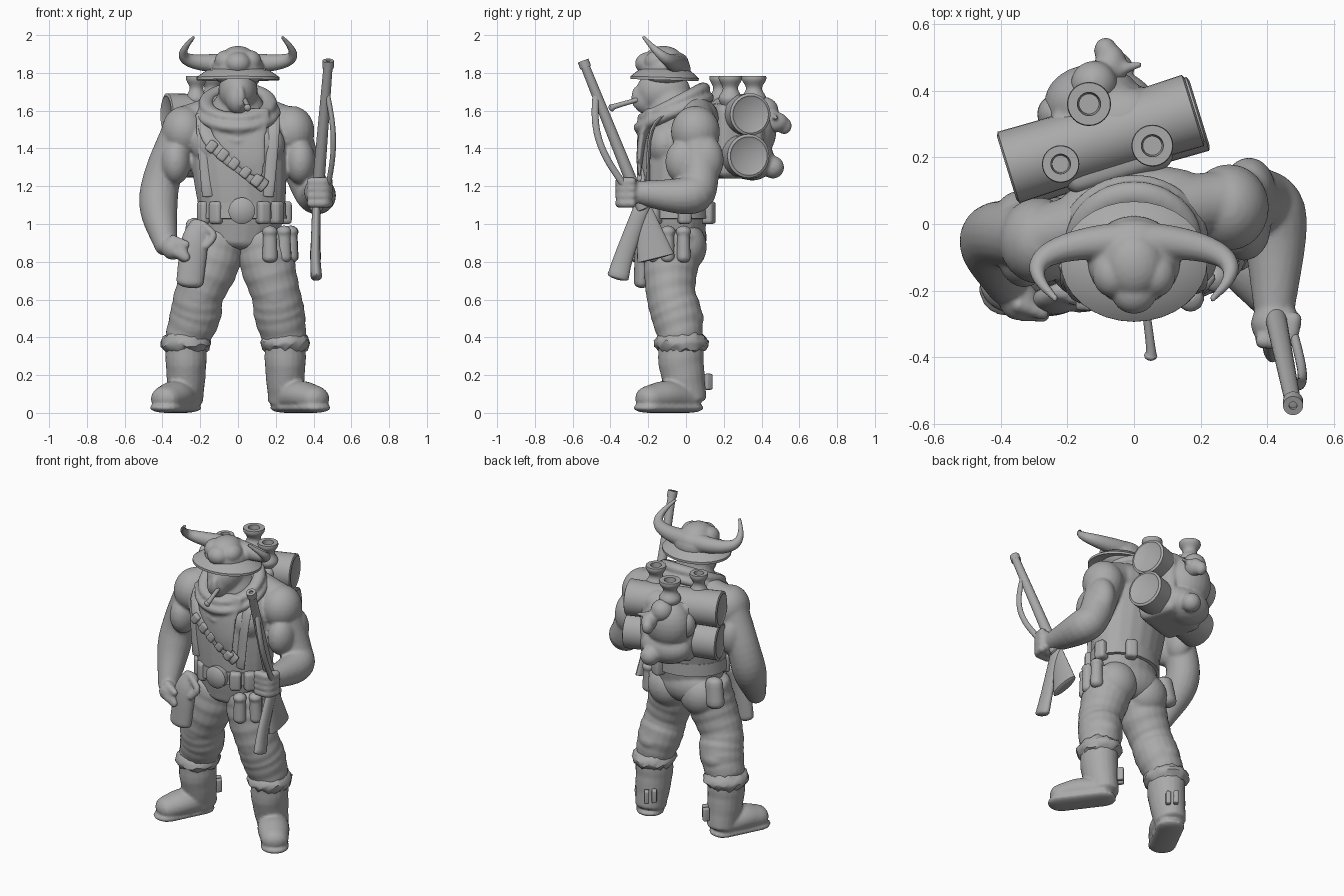
import bpy, bmesh, math, random
from math import sin, cos, pi, tau
from mathutils import Vector, Matrix, Euler

random.seed(4)
default_cube = bpy.data.objects.get("Cube")
if default_cube:
    bpy.data.objects.remove(default_cube, do_unlink=True)

SHADE = (.4, .4, .4, 1)
GREY = bpy.data.materials.new("clay grey")
GREY.use_nodes = True
GREY.diffuse_color = SHADE
GREY.node_tree.nodes["Principled BSDF"].inputs["Base Color"].default_value = SHADE

SIDE, BACK, UP = Vector((1, 0, 0)), Vector((0, 1, 0)), Vector((0, 0, 1))
TURNED = Vector((-.2, 1, 0))      # the shoulders turn slightly, left side back
PACK_YAW = .3


def select(objects):
    bpy.ops.object.select_all(action='DESELECT')
    for ob in objects:
        ob.select_set(True)
    bpy.context.view_layer.objects.active = objects[0]


def finish(name, bm):
    bmesh.ops.recalc_face_normals(bm, faces=bm.faces)
    mesh = bpy.data.meshes.new(name)
    bm.to_mesh(mesh)
    bm.free()
    ob = bpy.data.objects.new(name, mesh)
    bpy.context.collection.objects.link(ob)
    mesh.materials.append(GREY)
    select([ob])
    bpy.ops.object.shade_smooth_by_angle(angle=math.radians(45))
    return ob


def placement(loc, rot, size):
    return Matrix.LocRotScale(Vector(loc), Euler(rot), Vector(size))


def blob(name, loc, size, rot=(0, 0, 0)):
    bm = bmesh.new()
    bmesh.ops.create_uvsphere(bm, u_segments=24, v_segments=14, radius=1, matrix=placement(loc, rot, size))
    return finish(name, bm)


def box(name, loc, size, rot=(0, 0, 0), bevel=.015):
    bm = bmesh.new()
    bmesh.ops.create_cube(bm, size=1, matrix=placement(loc, rot, size))
    bmesh.ops.bevel(bm, geom=bm.edges[:], offset=bevel, segments=3, profile=.6, affect='EDGES')
    return finish(name, bm)


def lathe(name, profile, loc, rot=(0, 0, 0), size=(1, 1, 1)):
    bm = bmesh.new()
    verts = [bm.verts.new((r, 0, z)) for r, z in profile]
    edges = [bm.edges.new(pair) for pair in zip(verts, verts[1:])]
    bmesh.ops.spin(bm, geom=verts + edges, cent=(0, 0, 0), axis=UP, angle=tau, steps=32)
    bmesh.ops.remove_doubles(bm, verts=bm.verts, dist=.0001)
    bm.transform(placement(loc, rot, size))
    return finish(name, bm)


def bridge(bm, rings):
    for lower, upper in zip(rings, rings[1:]):
        for k in range(len(lower)):
            bm.faces.new((lower[k - 1], lower[k], upper[k], upper[k - 1]))


def tube(name, points, flat=1.0, hint=BACK, dome=.7, sub=5, fold=0.0):
    """Sweep a round or flattened section along a smooth path of (x, y, z, radius)."""
    P = [Vector(p) for p in points]
    P = [2 * P[0] - P[1]] + P + [2 * P[-1] - P[-2]]
    path = []
    for a, b, c, d in zip(P, P[1:], P[2:], P[3:]):
        for t in (i / sub for i in range(sub)):
            path.append(b + (c - a) * t / 2 + (a - b * 2.5 + c * 2 - d / 2) * t * t
                        + (b * 3 - a - c * 3 + d) * t ** 3 / 2)
    path.append(P[-2])
    rows = []
    for before, here, after in zip(path[:1] + path, path, path[1:] + path[-1:]):
        rows.append((here.to_3d(), (after - before).to_3d().normalized(), here.w))
    if dome:
        (a, start, ra), (b, end, rb) = rows[0], rows[-1]
        arc = (.5, 1, 1.4)
        rows = [(a - start * ra * dome * sin(k), start, ra * cos(k)) for k in reversed(arc)] + rows
        rows += [(b + end * rb * dome * sin(k), end, rb * cos(k)) for k in arc]
    bm = bmesh.new()
    rings = []
    for j, (centre, along, r) in enumerate(rows):
        u = hint.cross(along).normalized()
        v = along.cross(u)
        ring = []
        for angle in (tau * k / 20 for k in range(20)):
            q = r * (1 + fold * sin(j * 2 + 1.5 * sin(angle)))
            ring.append(bm.verts.new(centre + u * q * flat * cos(angle) + v * q * sin(angle)))
        rings.append(ring)
    bridge(bm, rings)
    bm.faces.new(rings[0])
    bm.faces.new(rings[-1])
    return finish(name, bm)


def fuse(name, parts, voxel=.01, smooth=4):
    """Blend overlapping forms into one sculpted surface."""
    select(parts)
    bpy.ops.object.join()
    parts[0].name = name
    remesh = parts[0].modifiers.new("blend", 'REMESH')
    remesh.mode, remesh.voxel_size, remesh.use_smooth_shade = 'VOXEL', voxel, True
    soften = parts[0].modifiers.new("soften", 'SMOOTH')
    soften.factor, soften.iterations = .5, smooth


def around_waist(angle, reach=1.0):
    """Point on the belt line; angle zero is the front, positive towards the left."""
    return .02 + .24 * reach * sin(angle), -.05 - .19 * reach * cos(angle)


# Torso and both arms as one form
body = [tube("trunk", [(.01, -.06, .9, .15), (.02, -.06, 1.1, .18), (0, -.04, 1.4, .2), (0, -.01, 1.53, .18), (0, 0, 1.63, .13)],
             1.3, TURNED, .3),
        tube("shoulder_line", [(-.3, -.04, 1.53, .09), (0, .03, 1.6, .1), (.27, .07, 1.53, .09)], hint=UP),
        blob("upper_back", (0, .06, 1.56), (.24, .11, .11), (0, 0, .15)),
        blob("seat", (0, 0, .93), (.19, .11, .12))]
for s in (-1, 1):
    body.append(blob("chest", (s * .12, s * .01 - .12, 1.42), (.13, .1, .12)))
    body.append(blob("deltoid", (s * .285, s * .05, 1.49), (.12, .13, .135)))
    body.append(blob("triceps", (s * .345, .05 + s * .05, 1.34), (.08, .1, .13)))
    body.append(blob("biceps", (s * .33, s * .04 - .05, 1.33), (.08, .1, .12)))
body.append(tube("right_arm", [(-.3, -.04, 1.5, .1), (-.4, -.03, 1.25, .1), (-.42, -.07, 1.08, .1), (-.38, -.19, .88, .06)]))
body.append(blob("right_hand", (-.345, -.23, .87), (.06, .06, .06)))
body.append(tube("left_arm", [(.27, .06, 1.5, .11), (.37, .07, 1.22, .1), (.42, 0, 1.15, .1), (.42, -.3, 1.17, .055)], hint=SIDE))
body.append(blob("left_hand", (.42, -.3, 1.17), (.07, .065, .08)))
for i in range(4):
    x, y, z = i * .02, i * .012, i * .038
    body.append(tube("right_finger", [(x - .37, -.22 - y, .88, .026), (x - .33, -.27, .85 - y, .024), (-.28, y - .25, .81 + y, .02)]))
    body.append(tube("left_finger", [(.48, -.28, 1.11 + z, .025), (.46, -.345, 1.11 + z, .025), (.38, -.35, 1.11 + z, .024)], hint=UP))
body.append(tube("right_thumb", [(-.35, -.24, .92, .025), (-.27, -.27, .89, .02)]))
fuse("torso_and_arms", body)

# Legs: trousers, fur cuffs and boots
for side, s, hip, knee, cuff, toe in (("right", -1, -.1, -.205, -.275, -.385), ("left", 1, .13, .2, .25, .41)):
    fuse(side + "_trouser_leg", [
        tube("leg", [(hip, -.06, .93, .15), (hip * .6 + knee * .4, -.08, .78, .145), (knee, -.08, .63, .13),
                     (knee + s * .02, -.05, .52, .135), (cuff, -.025, .38, .115)], dome=.2, sub=6, fold=.02),
        blob("buttock", (hip, 0, .88), (.13, .11, .13)), blob("knee", (knee, -.13, .62), (.09, .08, .09)),
        blob("calf", (knee + s * .03, .01, .5), (.09, .085, .07))])
    bm = bmesh.new()
    rings = []
    for k in range(6):
        ring = []
        for angle in (tau * j / 32 for j in range(32)):
            r = .1 + .033 * sin(pi * k / 5) + random.uniform(-.005, .005)
            ring.append(bm.verts.new((cuff + r * cos(angle), r * 1.08 * sin(angle) - .025,
                                      .32 + .02 * k + random.uniform(-.01, .01))))
        rings.append(ring)
    bridge(bm, rings)
    finish(side + "_fur_cuff", bm)
    middle = (cuff + toe) / 2
    fuse(side + "_boot", [
        tube("shaft", [(cuff, -.025, .4, .12), (cuff, -.025, .26, .12), (cuff, .01, .06, .1)], .9, dome=.2, fold=.012),
        tube("foot", [(cuff, .015, .075, .07), (middle, -.1, .09, .08), (toe, -.2, .075, .068)], 1.2, UP, .9),
        tube("sole", [(cuff, .015, .027, .027), (toe, -.2, .027, .027)], 3.15, UP, 2.8)], smooth=2)
    for k in (-1, 1):
        box(side + "_boot_buckle", (cuff - s * (.06 + k * .015), .1 - k * .018, .165), (.03, .04, .085), (0, 0, s * .6), .01)

# Belt with buckle, pouches and holster
tube("belt", [(.02, -.06, 1.03, .188), (.02, -.06, 1.11, .186)], 1.28, TURNED, .05)
lathe("belt_buckle", [(0, .03), (.05, .025), (.07, .01), (.07, -.03)], (.02, -.255, 1.07), (pi / 2, 0, 0))
for angle in (-1, -.6, .5, .9, 1.8, 2.7):
    box("belt_pouch", (*around_waist(angle, .97), 1.06), (.07, .07, .12), (0, 0, angle), .022)
for angle in (.6, 1, 1.35, 1.75):
    x, y = around_waist(angle, 1.1)
    fuse("hip_pouch", [tube("bag", [(x, y, .97, .032), (x, y, .82, .038)], 1.1), blob("lid", (x, y, .96), (.042, .042, .03))], smooth=2)
fuse("holster", [tube("pocket", [(-.2, -.2, 1, .03), (-.23, -.225, .9, .042), (-.255, -.235, .69, .042)], 1.75),
                 tube("grip", [(-.19, -.22, 1, .02), (-.13, -.24, .94, .02), (-.17, -.25, .88, .018)])], smooth=2)
tube("rump_pouch", [(-.22, .02, 1, .045), (-.235, .03, .87, .05)], 1.2)

# Vest edges and bandolier with cartridge pouches
tube("bandolier", [(-.19, -.12, 1.58, .014), (-.13, -.23, 1.42, .014), (.14, -.23, 1.2, .014)], 2.6, hint=TURNED)
for i in range(5):
    box("cartridge_pouch", Vector((-.14, -.235, 1.41)).lerp((.1, -.235, 1.23), i / 4), (.05, .05, .065), (0, .65, 0))
for s in (-1, 1):
    tube("vest_edge", [(s * .18, -.04, 1.61, .01), (s * .19, -.18, 1.5, .01), (s * .16, -.205, 1.15, .01)], 3)

# Head, face wrap and scarf
fuse("head", [blob("skull", (0, -.12, 1.7), (.105, .145, .12)), blob("muzzle", (0, -.21, 1.66), (.065, .07, .08)),
              tube("neck_wrap", [(0, -.04, 1.53, .17), (0, -.07, 1.61, .15), (0, -.09, 1.68, .11)]),
              blob("nose", (.015, -.26, 1.67), (.025, .03, .06))])
scarf = [tube("drape", [(0, -.19, 1.58, .034), (.02, -.225, 1.46, .028), (.07, -.245, 1.34, .017), (.12, -.245, 1.25, .005)], 5)]
for i in range(2):
    scarf.append(tube("collar", [((.17 + i * .02) * cos(a), (.155 + i * .02) * sin(a) - .065, 1.64 - i * .05 + .08 * sin(a), .03)
                                 for a in (tau * k / 14 for k in range(15))], 1.3, UP, 0))
    scarf.append(tube("crease", [(s * .16, -.16 - .09 * (s == 0), 1.57 - i * .04 - .09 * (s == 0), .014) for s in (-1, 0, 1)], hint=UP))
fuse("scarf", scarf)
tube("pipe", [(.035, -.25, 1.66, .012), (.05, -.37, 1.625, .014), (.05, -.395, 1.615, .02)], hint=UP)

# Horned hat
lathe("hat_brim", [(.1, .035), (.17, .015), (.22, -.02), (.22, -.035), (.17, -.01), (.1, -.01)],
      (0, -.112, 1.797), (-.03, 0, 0), (1, .82, 1))
hat = [blob("dome", (0, -.11, 1.82), (.14, .135, .1)), blob("peak", (0, -.12, 1.875), (.09, .1, .068)),
       blob("snout", (0, -.2, 1.85), (.07, .07, .06)), blob("poll", (0, -.05, 1.85), (.1, .065, .06))]
for s in (-1, 1):
    hat.append(blob("brow", (s * .065, -.15, 1.86), (.06, .07, .06)))
    hat.append(tube("horn", [(s * .29 * sin(2.2 * t), -.05 - .175 * t * t, 1.85 + .14 * t ** 3, .06 - .05 * t)
                             for t in (k / 8 for k in range(9))], hint=BACK + UP / 5))
fuse("horned_hat", hat, .008, 3)

# Backpack with two bedrolls, jars and trophy
fuse("backpack", [box("bag", (-.07, .25, 1.44), (.34, .26, .4), (0, 0, PACK_YAW), .06),
                  blob("upper_bulge", (-.12, .36, 1.5), (.15, .12, .16)), blob("lower_bulge", (-.1, .35, 1.34), (.17, .12, .11)),
                  blob("top_flap", (-.02, .3, 1.6), (.13, .11, .08)), blob("knob", (-.06, .46, 1.3), (.06, .06, .06))])
for x, y, z, r in ((-.1, .255, 1.58, .112), (-.085, .245, 1.36, .116)):
    half = [(0, .287), (r * .8, .289), (r * .88, .295), (r, .289), (r * .96, .1)]
    lathe("bedroll", half + [(a, -b) for a, b in reversed(half)], (x, y, z), (pi / 2, 0, PACK_YAW + pi / 2))
wavy = [(.054 + .012 * cos(tau * (z - .03) / .1), z) for z in (k / 100 for k in range(-12, 5))]
for x, y, size in ((-.135, .36, 1), (.055, .235, .95), (-.22, .18, .85)):
    lathe("jar", [(0, -.12)] + wavy + [(.035, .04), (.03, -.02), (0, -.02)], (x, y, 1.74), size=(size, size, 1.1))
fuse("hanging_trophy", [blob("cranium", (-.07, .47, 1.54), (.05, .07, .055)), blob("snout", (-.085, .52, 1.52), (.035, .04, .045)),
                        tube("right_horn", [(-.1, .46, 1.57, .02), (-.14, .44, 1.62, .02), (-.12, .43, 1.66, .015)]),
                        tube("left_horn", [(-.05, .46, 1.57, .02), (.02, .48, 1.56, .01)]),
                        blob("bundle", (-.12, .42, 1.6), (.07, .07, .07))], smooth=2)
blob("tied_bundle", (-.23, .33, 1.5), (.06, .06, .08))

# Long gun with sling, grip and flared stock
tube("gun_barrel", [(.478, -.54, 1.85, .024), (.415, -.23, 1.08, .034)], hint=SIDE, dome=.2)
lathe("gun_muzzle", [(.012, -.03), (.012, 0), (.03, 0), (.03, -.04)], (.477, -.545, 1.865), (.37, 0, 0))
top, bottom, bow = Vector((.47, -.475, 1.7)), Vector((.47, -.3, 1.17)), Vector((.035, -.07, 0))
tube("gun_sling", [(*(top.lerp(bottom, t) + bow * sin(pi * t)), .014) for t in (k / 6 for k in range(7))], 1.3, SIDE)
tube("gun_grip", [(.415, -.23, 1.1, .022), (.41, -.325, .84, .026), (.415, -.36, .72, .03)], 1.9, SIDE, .5)
tube("gun_stock", [(.41, -.23, 1.1, .012), (.41, -.16, .82, .03)], 3.3, SIDE, .2)
